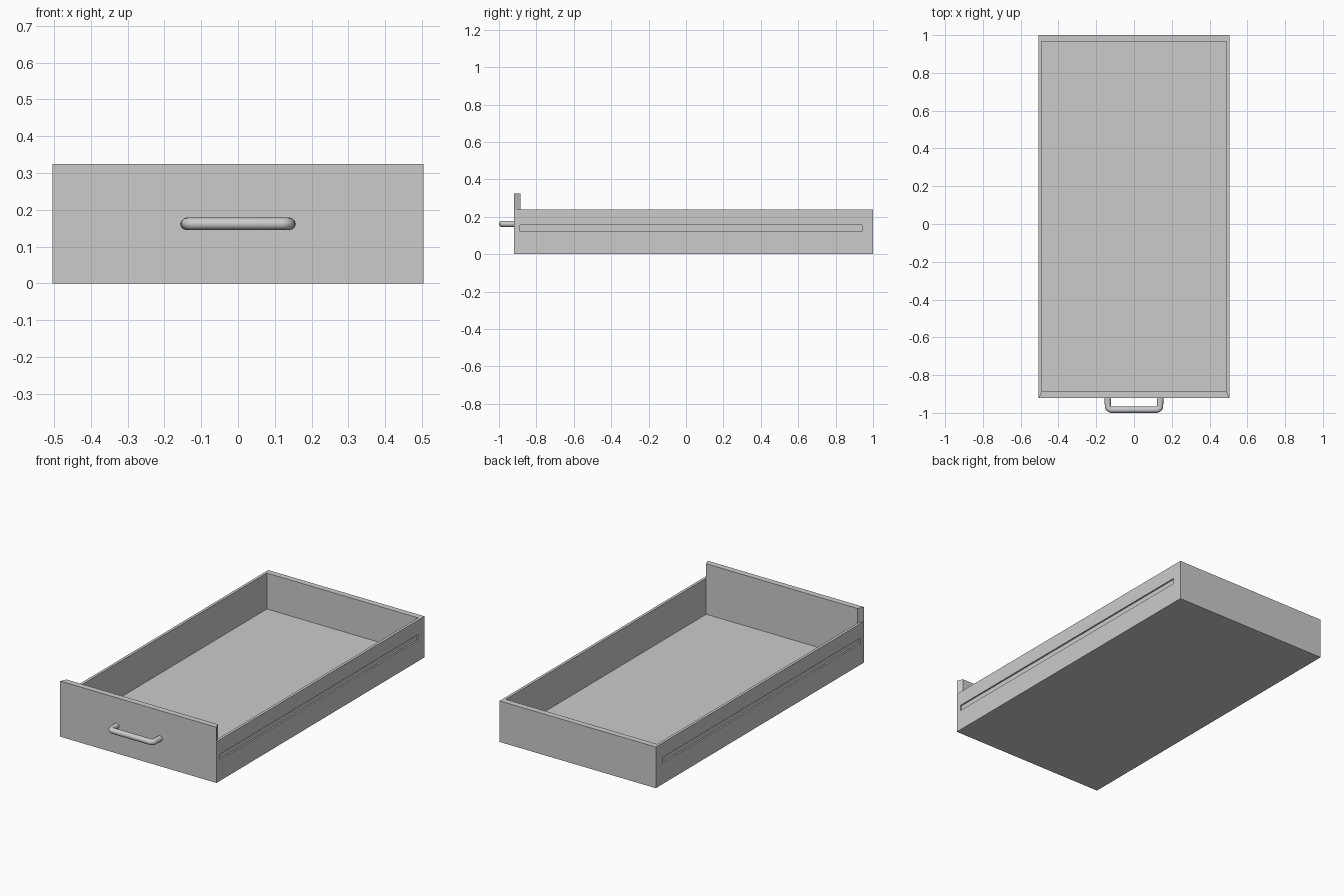
import bpy, bmesh, math

if "Cube" in bpy.data.objects:
    bpy.data.objects.remove(bpy.data.objects["Cube"])

X, Y0, Y1 = 0.505, -0.92, 1.0          # outer footprint
TX, TY = 0.016, 0.035                  # side and end wall thickness
FLOOR, RIM, FRONT_TOP = 0.03, 0.24, 0.325


def add_object(name, bm):
    bmesh.ops.recalc_face_normals(bm, faces=bm.faces)
    mesh = bpy.data.meshes.new(name)
    bm.to_mesh(mesh)
    bm.free()
    ob = bpy.data.objects.new(name, mesh)
    bpy.context.collection.objects.link(ob)
    return ob


# Tray: outer and inner walls, mitred rim, raised front
bm = bmesh.new()


def ring(x, ya, yb, z):
    return [bm.verts.new(p) for p in ((-x, ya, z), (x, ya, z), (x, yb, z), (-x, yb, z))]


rings = [ring(X, Y0, Y1, 0), ring(X, Y0, Y1, RIM),
         ring(X - TX, Y0 + TY, Y1 - TY, RIM), ring(X - TX, Y0 + TY, Y1 - TY, FLOOR)]
front_rim = None
for r in range(3):
    for i in range(4):
        j = (i + 1) % 4
        f = bm.faces.new((rings[r][i], rings[r][j], rings[r + 1][j], rings[r + 1][i]))
        if r == 1 and i == 0:
            front_rim = f
bm.faces.new(rings[0])
bm.faces.new(rings[3])
bm.normal_update()
# The mitred front rim rises above the side walls
old_edges = list(front_rim.edges)
top = bmesh.ops.extrude_face_region(bm, geom=[front_rim])["geom"]
bmesh.ops.translate(bm, vec=(0, 0, FRONT_TOP - RIM),
                    verts=[g for g in top if isinstance(g, bmesh.types.BMVert)])
if front_rim.is_valid:
    bm.faces.remove(front_rim)
tray = add_object("drawer_tray", bm)

# Runner grooves cut in both side walls
bm = bmesh.new()
GY0, GY1, GZ0, GZ1, DEPTH = -0.888, 0.94, 0.122, 0.155, 0.009
for side in (-1, 1):
    made = bmesh.ops.create_cube(bm, size=1)["verts"]
    bmesh.ops.scale(bm, vec=(DEPTH * 2, GY1 - GY0, GZ1 - GZ0), verts=made)
    bmesh.ops.translate(bm, vec=(side * X, (GY0 + GY1) / 2, (GZ0 + GZ1) / 2), verts=made)
cutter = add_object("groove_cutter", bm)
mod = tray.modifiers.new("grooves", 'BOOLEAN')
mod.operation = 'DIFFERENCE'
mod.solver = 'EXACT'
mod.object = cutter
bpy.context.view_layer.objects.active = tray
tray.select_set(True)
bpy.ops.object.modifier_apply(modifier=mod.name)
bpy.data.objects.remove(cutter)

# Handle: round bar bent back to the front at both ends
R, HX, HY, HZ, BEND = 0.0165, 0.138, -0.9835, 0.162, 0.02
half = [(HX + 0.002, Y0 + 0.004)]
for k in range(7):
    a = math.radians(15 * k)
    half.append((HX - BEND + BEND * math.cos(a), HY + BEND - BEND * math.sin(a)))
path = half + [(-x, y) for x, y in reversed(half)]
curve = bpy.data.curves.new("handle", 'CURVE')
curve.dimensions = '3D'
curve.bevel_depth = R
curve.bevel_resolution = 4
spline = curve.splines.new('POLY')
spline.points.add(len(path) - 1)
for p, (x, y) in zip(spline.points, path):
    p.co = (x, y, HZ, 1)
spline.use_smooth = True
handle = bpy.data.objects.new("handle", curve)
bpy.context.collection.objects.link(handle)
